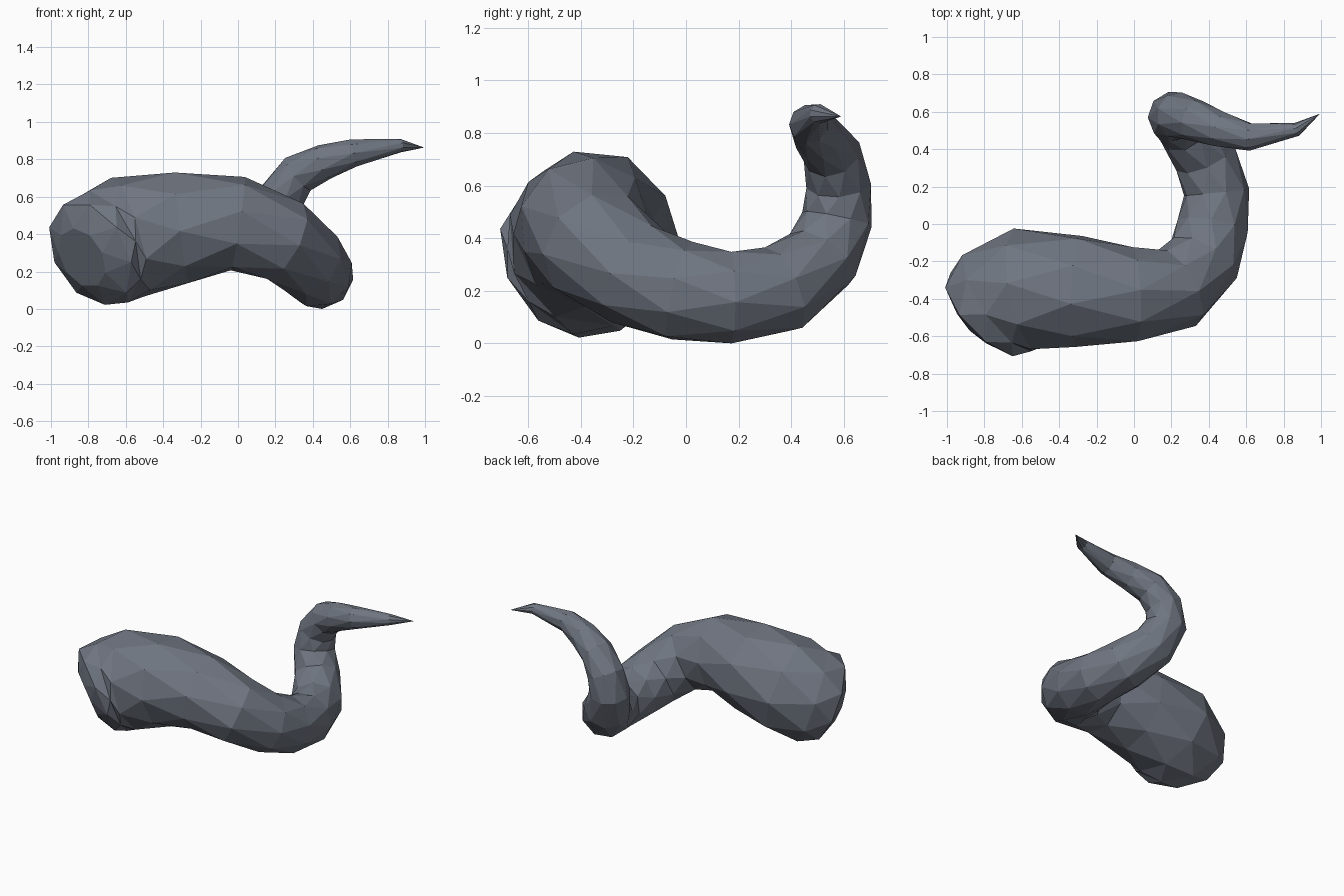
import bpy, bmesh, math
from mathutils import Vector

old = bpy.data.objects.get("Cube")
if old:
    bpy.data.objects.remove(old, do_unlink=True)

SIDES = 9

# Centre line of the horn from domed base to tip: x, y, z, radius
PATH = [
    (-0.835, -0.525, 0.275, 0.17), (-0.79, -0.485, 0.30, 0.297),
    (-0.72, -0.41, 0.33, 0.322), (-0.58, -0.353, 0.385, 0.335),
    (-0.30, -0.355, 0.44, 0.303), (0.00, -0.38, 0.455, 0.257),
    (0.235, -0.34, 0.37, 0.228), (0.37, -0.19, 0.265, 0.205),
    (0.422, -0.02, 0.2, 0.194), (0.44, 0.17, 0.18, 0.178),
    (0.38, 0.362, 0.207, 0.172), (0.27, 0.517, 0.328, 0.152),
    (0.21, 0.575, 0.475, 0.137), (0.235, 0.58, 0.61, 0.125),
    (0.325, 0.555, 0.725, 0.112), (0.46, 0.505, 0.787, 0.096),
    (0.62, 0.467, 0.837, 0.075), (0.87, 0.505, 0.876, 0.037),
]
BASE_AXIS = Vector((0.66, 0.65, 0.37)).normalized()
TIP = Vector((0.995, 0.59, 0.865))

# Flat slate colour
slate = bpy.data.materials.new("slate_grey")
slate.use_nodes = True
colour = (0.16, 0.18, 0.22, 1)
slate.diffuse_color = colour
slate.node_tree.nodes["Principled BSDF"].inputs["Base Color"].default_value = colour

# Sweep a low-poly ring along the path without twisting it
bm = bmesh.new()
centres = [Vector(p[:3]) for p in PATH] + [TIP]
side = Vector((0, 0, 1))
rings = []
for i, p in enumerate(PATH):
    if i < 2:
        axis = BASE_AXIS
    else:
        before = (centres[i] - centres[i - 1]).normalized()
        after = (centres[i + 1] - centres[i]).normalized()
        axis = (before + after).normalized()
    side = (side - axis * side.dot(axis)).normalized()
    other = axis.cross(side)
    ring = []
    for k in range(SIDES):
        a = math.tau * (k + 0.5 * (i % 2)) / SIDES
        offset = side * math.cos(a) + other * math.sin(a)
        ring.append(bm.verts.new(centres[i] + offset * p[3]))
    rings.append(ring)

# Staggered triangles between rings, then base cap and pointed tip
for i in range(len(rings) - 1):
    a, b = rings[i], rings[i + 1]
    for k in range(SIDES):
        n = (k + 1) % SIDES
        if i % 2 == 0:
            bm.faces.new((a[k], a[n], b[k]))
            bm.faces.new((a[n], b[n], b[k]))
        else:
            bm.faces.new((a[k], a[n], b[n]))
            bm.faces.new((a[k], b[n], b[k]))
bm.faces.new(rings[0][::-1])
tip = bm.verts.new(TIP)
for k in range(SIDES):
    bm.faces.new((rings[-1][k], rings[-1][(k + 1) % SIDES], tip))
bmesh.ops.recalc_face_normals(bm, faces=bm.faces)

# Rest the horn on the ground
low = min(v.co.z for v in bm.verts)
bmesh.ops.translate(bm, vec=(0, 0, -low), verts=bm.verts)

mesh = bpy.data.meshes.new("curled_horn")
bm.to_mesh(mesh)
bm.free()
mesh.materials.append(slate)
horn = bpy.data.objects.new("curled_horn", mesh)
bpy.context.collection.objects.link(horn)
